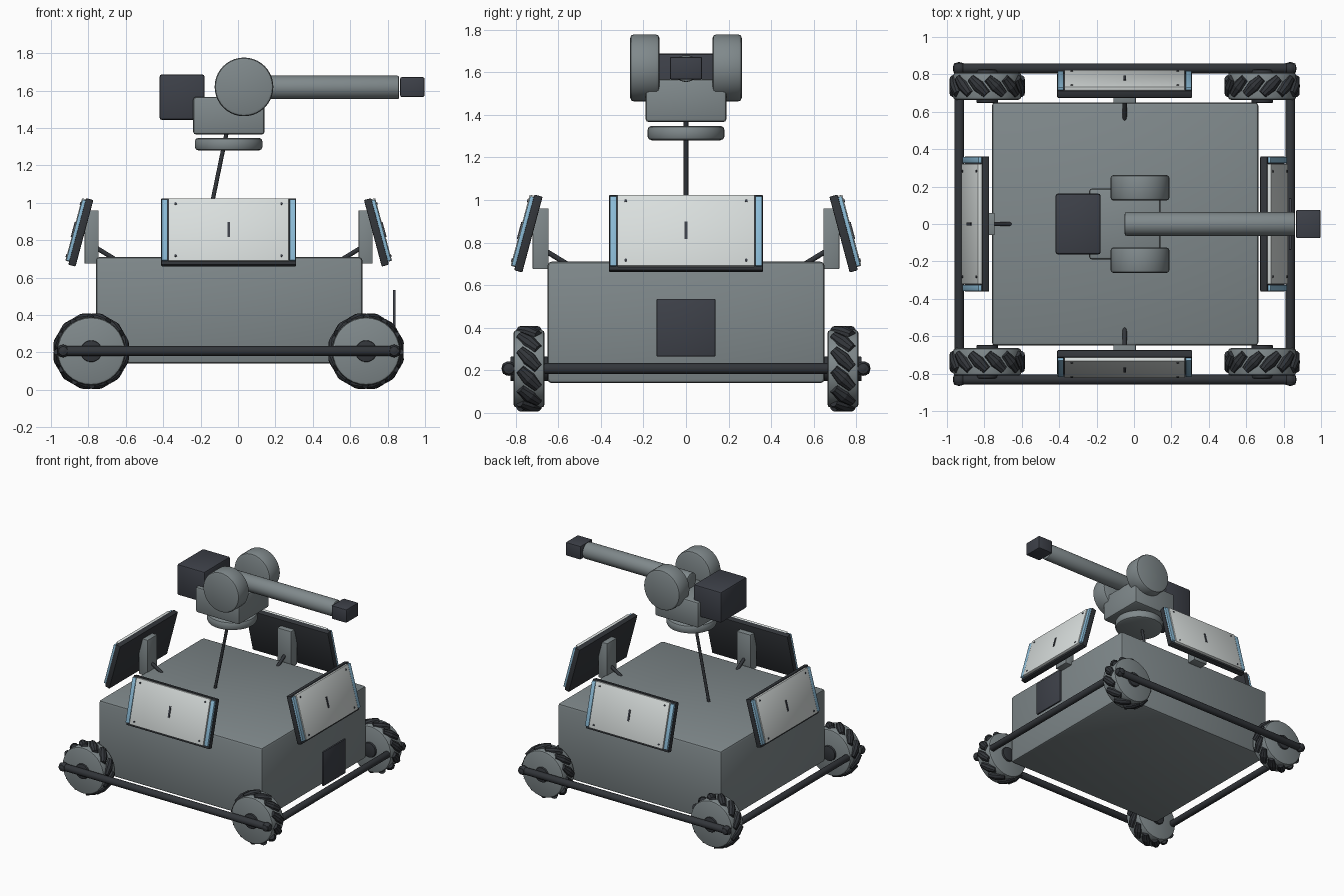
import bpy, bmesh, math
from mathutils import Matrix, Vector

if "Cube" in bpy.data.objects:
    bpy.data.objects.remove(bpy.data.objects["Cube"])


def material(name, rgb):
    m = bpy.data.materials.new(name)
    m.diffuse_color = (*rgb, 1)
    m.use_nodes = True
    m.node_tree.nodes["Principled BSDF"].inputs["Base Color"].default_value = m.diffuse_color
    return m


GREY = material("hull grey", (0.215, 0.25, 0.26))
DARK = material("dark slate", (0.047, 0.052, 0.066))
BLACK = material("charcoal", (0.032, 0.036, 0.042))
LIGHT = material("pale panel", (0.70, 0.74, 0.73))
BLUE = material("light blue", (0.26, 0.50, 0.68))

CX = -0.05                                  # centre of the chassis in x
T = Matrix.Translation


def R(deg, axis):
    return Matrix.Rotation(math.radians(deg), 4, axis)


def finish(name, bm, mat, matrix, bevel=0.0, segments=2):
    bmesh.ops.recalc_face_normals(bm, faces=bm.faces)
    if bevel:
        edges = [e for e in bm.edges if e.calc_face_angle(0) > 0.8]
        bmesh.ops.bevel(bm, geom=edges, offset=bevel, segments=segments,
                        affect='EDGES', profile=0.5)
    bm.transform(matrix)
    me = bpy.data.meshes.new(name)
    bm.to_mesh(me)
    bm.free()
    me.materials.append(mat)
    ob = bpy.data.objects.new(name, me)
    bpy.context.collection.objects.link(ob)
    me.shade_smooth()
    me.set_sharp_from_angle(angle=math.radians(32))
    return ob


def box(name, lo, hi, mat, bevel=0.0, matrix=Matrix()):
    lo, hi = Vector(lo), Vector(hi)
    bm = bmesh.new()
    bmesh.ops.create_cube(bm, size=1)
    bmesh.ops.scale(bm, vec=hi - lo, verts=bm.verts)
    bmesh.ops.translate(bm, vec=(lo + hi) / 2, verts=bm.verts)
    return finish(name, bm, mat, matrix, bevel)


def rod(name, a, b, radius, mat, bevel=0.0, sides=24, matrix=Matrix()):
    a, b = Vector(a), Vector(b)
    bm = bmesh.new()
    bmesh.ops.create_cone(bm, cap_ends=True, segments=sides, radius1=radius,
                          radius2=radius, depth=(b - a).length)
    turn = (b - a).to_track_quat('Z', 'Y').to_matrix().to_4x4()
    return finish(name, bm, mat, matrix @ T((a + b) / 2) @ turn, bevel)


# Hull and floating side plate
box("hull", (-0.76, -0.65, 0.14), (0.665, 0.65, 0.71), GREY, 0.018)
box("side_plate", (0.828, -0.138, 0.265), (0.843, 0.138, 0.535), DARK, 0.004)


# Wheels with slanted rollers
def wheel(tag, sx, sy):
    c = T((CX + sx * 0.735, sy * 0.737, 0.207))
    rod("wheel_" + tag, (0, -0.073, 0), (0, 0.073, 0), 0.182, GREY, 0.015, 32, c)
    rod("axle_" + tag, (0, -sy * 0.09, 0), (0, sy * 0.088, 0), 0.058, BLACK,
        0.006, 24, c)
    bm = bmesh.new()
    for i in range(12):
        place = R(i * 30 + 15, 'Y') @ T((0, 0, 0.172)) @ R(sx * 45, 'Z') @ R(90, 'Y')
        # barrel-shaped roller: two tapered halves
        for flip in (0, 180):
            bmesh.ops.create_cone(bm, cap_ends=True, segments=10, radius1=0.036,
                                  radius2=0.024, depth=0.062,
                                  matrix=place @ R(flip, 'X') @ T((0, 0, 0.031)))
    finish("rollers_" + tag, bm, BLACK, c)


for sx, xn in ((-1, "left"), (1, "right")):
    for sy, yn in ((-1, "front"), (1, "back")):
        wheel(yn + "_" + xn, sx, sy)

# Bumper tubes joining at rounded corners
for s, n in ((-1, "front"), (1, "back")):
    rod("bumper_" + n, (-0.965, s * 0.832, 0.208), (0.865, s * 0.832, 0.208),
        0.027, BLACK, 0.008)
for s, n in ((-1, "left"), (1, "right")):
    x = CX + s * 0.885
    rod("bumper_" + n, (x, -0.862, 0.208), (x, 0.862, 0.208), 0.026, BLACK, 0.008)
    for t, m in ((-1, "front"), (1, "back")):
        bm = bmesh.new()
        bmesh.ops.create_uvsphere(bm, u_segments=16, v_segments=10, radius=0.034)
        finish("bumper_corner_%s_%s" % (m, n), bm, BLACK, T((x, t * 0.832, 0.208)))


# Tilted armour panels on brackets
def panel(tag, angle, dist):
    base = T((CX, 0, 0)) @ R(angle, 'Z')
    box("bracket_" + tag, (-0.06, -dist - 0.075, 0.675), (0.06, -dist, 0.96),
        GREY, 0.003, base)
    rod("bracket_strut_" + tag, (0, -dist - 0.01, 0.758), (0, -dist + 0.085, 0.70),
        0.012, BLACK, 0, 12, base)
    m = base @ T((0, -dist - 0.105, 0.845)) @ R(-15, 'X')
    box("panel_frame_" + tag, (-0.361, -0.01, -0.184), (0.361, 0.03, 0.184),
        BLACK, 0.005, m)
    box("panel_face_" + tag, (-0.322, -0.031, -0.168), (0.322, -0.008, 0.178),
        LIGHT, 0.004, m)
    for s, n in ((-1, "a"), (1, "b")):
        x = s * 0.342
        box("panel_strip_%s_%s" % (tag, n), (x - 0.016, -0.027, -0.165),
            (x + 0.016, -0.008, 0.172), BLUE, 0.003, m)
        for z in (-0.14, 0.148):
            rod("panel_bolt_" + tag, (s * 0.283, -0.02, z), (s * 0.283, -0.035, z),
                0.007, DARK, 0, 10, m)
    box("panel_slot_" + tag, (-0.007, -0.036, -0.038), (0.007, -0.028, 0.045),
        DARK, 0, m)


for tag, angle, dist in (("front", 0, 0.645), ("right", 90, 0.695),
                         ("back", 180, 0.645), ("left", 270, 0.695)):
    panel(tag, angle, dist)

# Mast and swivel disc
rod("mast", (-0.20, 0, 0.70), (-0.06, 0, 1.38), 0.011, BLACK, 0, 12)
rod("swivel_disc", (CX, 0, 1.28), (CX, 0, 1.348), 0.181, GREY, 0.02, 40)

# Turret: cradle, side drums, rear box, barrel and muzzle
box("turret_cradle", (-0.24, -0.19, 1.365), (0.142, 0.19, 1.567), GREY, 0.016)
for s, n in ((-1, "front"), (1, "back")):
    rod("drum_" + n, (0.032, s * 0.125, 1.62), (0.032, s * 0.262, 1.62), 0.157,
        GREY, 0.016, 40)
box("rear_box", (-0.42, -0.163, 1.443), (-0.178, 0.163, 1.687), DARK, 0.014)
rod("barrel", (-0.05, 0, 1.617), (0.862, 0, 1.617), 0.063, GREY, 0.01, 32)
box("muzzle", (0.867, -0.076, 1.566), (0.997, 0.076, 1.672), DARK, 0.008)
